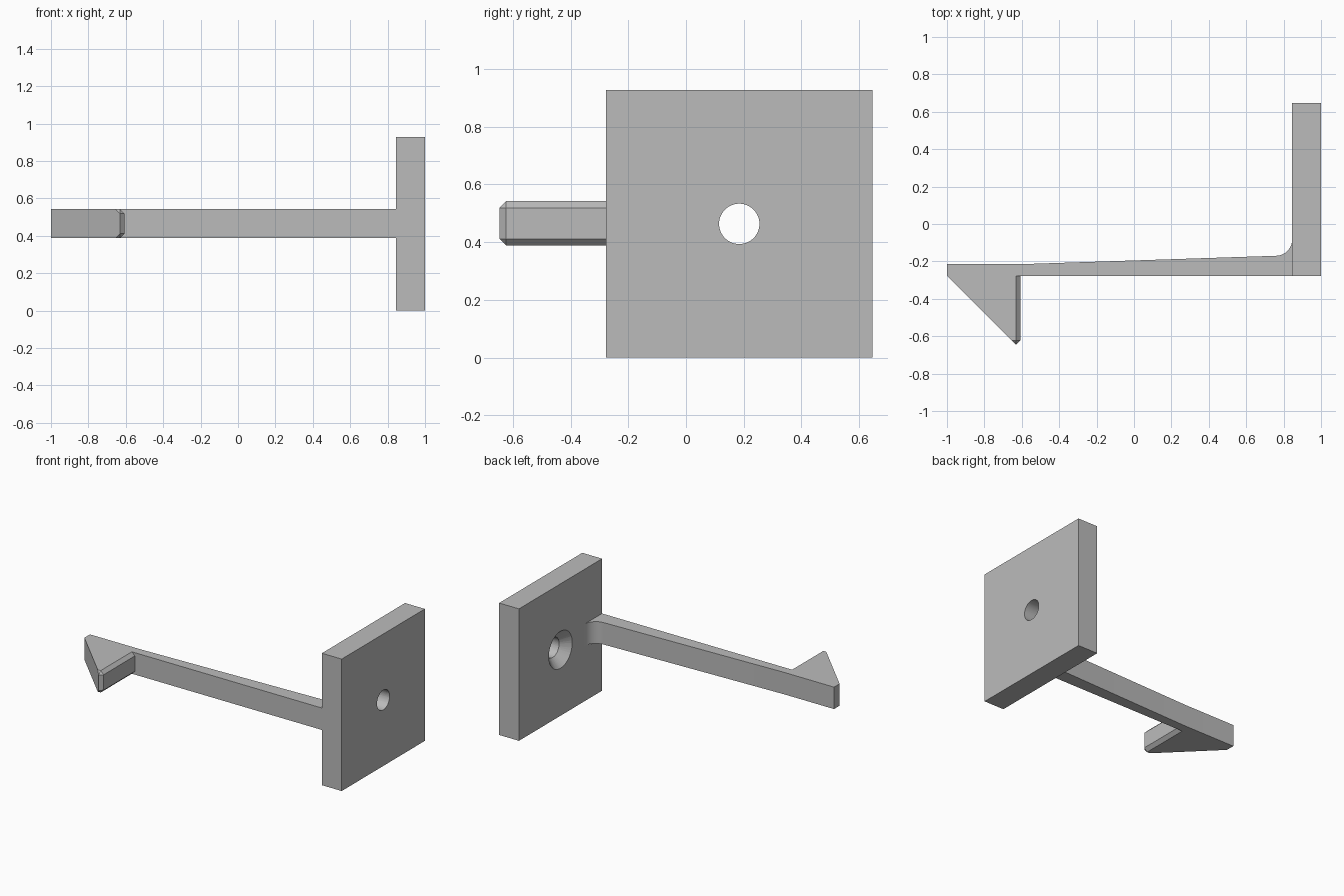
import bpy
import bmesh
from math import cos, sin, pi, radians
from mathutils import Vector

default_cube = bpy.data.objects.get("Cube")
if default_cube:
    bpy.data.objects.remove(default_cube, do_unlink=True)

# Single flat grey
grey = bpy.data.materials.new("plain grey")
grey.use_nodes = True
grey.diffuse_color = (0.5, 0.5, 0.5, 1)
grey.node_tree.nodes["Principled BSDF"].inputs["Base Color"].default_value = grey.diffuse_color

# Shared dimensions
FRONT, BACK = -0.277, 0.646
PLATE_X, HEIGHT = 0.846, 0.927
LOW, HIGH = 0.388, 0.542
CHAMFER = 0.023


def make_object(name, bm):
    bmesh.ops.recalc_face_normals(bm, faces=bm.faces)
    mesh = bpy.data.meshes.new(name)
    bm.to_mesh(mesh)
    bm.free()
    mesh.materials.append(grey)
    obj = bpy.data.objects.new(name, mesh)
    bpy.context.collection.objects.link(obj)
    return obj


def prism(name, outline, z0, z1):
    bm = bmesh.new()
    face = bm.faces.new([bm.verts.new((x, y, z0)) for x, y in outline])
    top = bmesh.ops.extrude_face_region(bm, geom=[face])["geom"]
    verts = [v for v in top if isinstance(v, bmesh.types.BMVert)]
    bmesh.ops.translate(bm, verts=verts, vec=(0, 0, z1 - z0))
    return make_object(name, bm)


def smooth(obj):
    bpy.ops.object.select_all(action='DESELECT')
    obj.select_set(True)
    bpy.context.view_layer.objects.active = obj
    bpy.ops.object.shade_smooth_by_angle(angle=radians(30))


# Mounting plate
plate = prism("mounting_plate",
              [(PLATE_X, FRONT), (1, FRONT), (1, BACK), (PLATE_X, BACK)], 0, HEIGHT)

# Countersunk screw hole, turned about the x axis
centre = Vector((0, (FRONT + BACK) / 2, HEIGHT / 2))
bm = bmesh.new()
profile = [(PLATE_X - 0.01, 0), (PLATE_X - 0.01, 0.14), (PLATE_X + 0.06, 0.07), (1.05, 0.07), (1.05, 0)]
points = [bm.verts.new(centre + Vector((x, 0, r))) for x, r in profile]
edges = [bm.edges.new(pair) for pair in zip(points, points[1:])]
bmesh.ops.spin(bm, geom=points + edges, cent=centre, axis=(1, 0, 0), angle=2 * pi, steps=48)
bmesh.ops.remove_doubles(bm, verts=bm.verts, dist=0.0001)
cutter = make_object("hole_cutter", bm)
cutter.hide_render = True

cut = plate.modifiers.new("screw hole", 'BOOLEAN')
cut.object = cutter
cut.operation = 'DIFFERENCE'
cut.solver = 'EXACT'
smooth(plate)
bpy.ops.object.modifier_apply(modifier=cut.name)
bpy.data.objects.remove(cutter, do_unlink=True)
smooth(plate)

# Tapered arm with a rounded inner corner at the plate
radius = 0.088
fillet = [(PLATE_X - radius + radius * cos(a), -0.082 + radius * sin(a))
          for a in (-pi / 2 + i * pi / 24 for i in range(13))]
arm = prism("arm", [(-1, FRONT), (PLATE_X, FRONT)] + fillet[::-1]
            + [(-0.61, -0.215), (-1, -0.215)], LOW, HIGH)
smooth(arm)

# Barbed hook with chamfered catch face
tip_x = -1 + FRONT + BACK
catch_x = tip_x + CHAMFER
shoulder = -BACK + CHAMFER
wide = [(tip_x, -BACK), (catch_x, shoulder), (catch_x, FRONT)]
narrow = [(-1, FRONT), (tip_x - CHAMFER, shoulder), (tip_x, shoulder), (tip_x, FRONT)]
bm = bmesh.new()
for outline, inset in ((wide, CHAMFER), (narrow, 0)):
    for x, y in outline:
        for z in (LOW + inset, HIGH - inset):
            bm.verts.new((x, y, z))
bmesh.ops.convex_hull(bm, input=bm.verts)
bmesh.ops.dissolve_limit(bm, angle_limit=0.02, verts=bm.verts, edges=bm.edges)
make_object("hook", bm)
